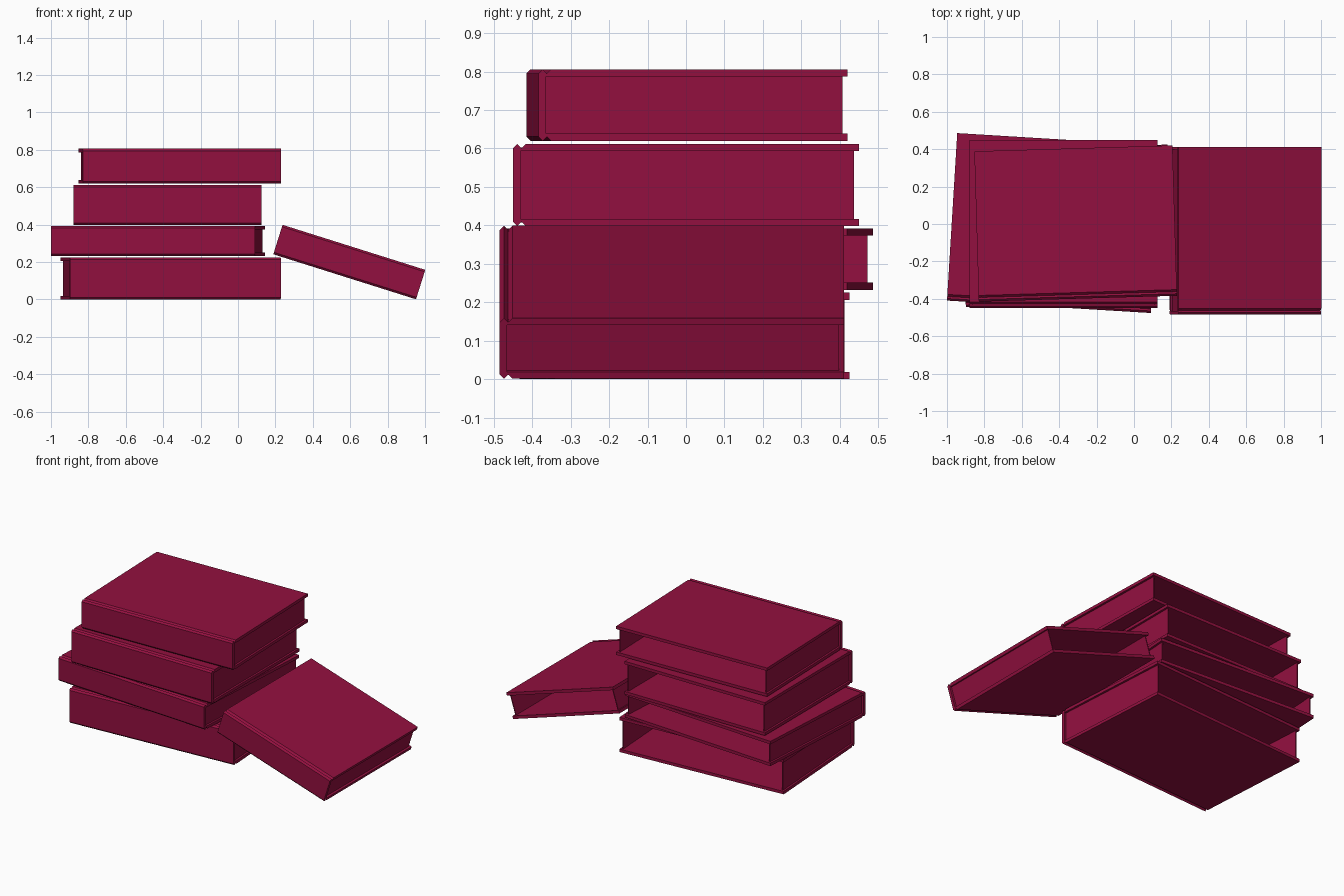
import bpy
import bmesh
import math
from mathutils import Matrix, Vector

cube = bpy.data.objects.get("Cube")
if cube:
    bpy.data.objects.remove(cube)

crimson = bpy.data.materials.new("crimson")
crimson.use_nodes = True
colour = (0.29, 0.005, 0.05, 1)
crimson.diffuse_color = colour
crimson.node_tree.nodes["Principled BSDF"].inputs["Base Color"].default_value = colour

BOARD = 0.019   # cover thickness
GROOVE = 0.011  # hinge groove and spine bevel
INSET = 0.013   # page edges sit inside the covers


def add_object(name, bm, matrix):
    bmesh.ops.recalc_face_normals(bm, faces=bm.faces)
    mesh = bpy.data.meshes.new(name)
    bm.to_mesh(mesh)
    bm.free()
    mesh.materials.append(crimson)
    obj = bpy.data.objects.new(name, mesh)
    obj.matrix_world = matrix
    bpy.context.collection.objects.link(obj)


def add_cover(name, w, d, h, matrix):
    # C-shaped case: bevelled spine at the front, hinge grooves, open fore-edge
    g, t = GROOVE, BOARD
    outer = [(0, g), (g, 0), (2 * g, g), (3 * g, 0), (d, 0), (d, t), (t, t)]
    profile = outer + [(y, h - z) for y, z in reversed(outer)]
    bm = bmesh.new()
    verts = [bm.verts.new((-w / 2, y - d / 2, z - h / 2)) for y, z in profile]
    face = bm.faces.new(verts)
    result = bmesh.ops.extrude_face_region(bm, geom=[face], use_keep_orig=True)
    moved = [v for v in result["geom"] if isinstance(v, bmesh.types.BMVert)]
    bmesh.ops.translate(bm, verts=moved, vec=(w, 0, 0))
    add_object(name + "_cover", bm, matrix)


def add_page_edges(name, w, d, h, matrix):
    # Thin walls closing the head and tail of the book
    thick = 0.006
    depth = d - INSET - BOARD / 2
    bm = bmesh.new()
    for side in (-1, 1):
        centre = Vector((side * (w / 2 - INSET - thick / 2), (BOARD / 2 - INSET) / 2, 0))
        size = Matrix.Diagonal((thick, depth, h - BOARD, 1))
        bmesh.ops.create_cube(bm, size=1, matrix=Matrix.Translation(centre) @ size)
    add_object(name + "_page_edges", bm, matrix)


# name, (width, depth, height), centre, turn about z, tilt about y
books = [
    ("bottom_book", (1.13, 0.80, 0.225), (-0.36, -0.009, 0.1125), 3.6, 0),
    ("lower_middle_book", (1.092, 0.897, 0.16), (-0.4275, 0.005, 0.312), -3.5, 0),
    ("upper_middle_book", (1.005, 0.90, 0.214), (-0.3775, 0, 0.505), 0, 0),
    ("top_book", (1.06, 0.804, 0.186), (-0.312, 0.0025, 0.713), 1.7, 0),
    ("leaning_book", (0.80, 0.895, 0.165), (0.595, -0.037, 0.2), 0, 17.5),
]

for name, size, centre, turn, tilt in books:
    matrix = (Matrix.Translation(centre)
              @ Matrix.Rotation(math.radians(turn), 4, "Z")
              @ Matrix.Rotation(math.radians(tilt), 4, "Y"))
    add_cover(name, *size, matrix)
    add_page_edges(name, *size, matrix)
